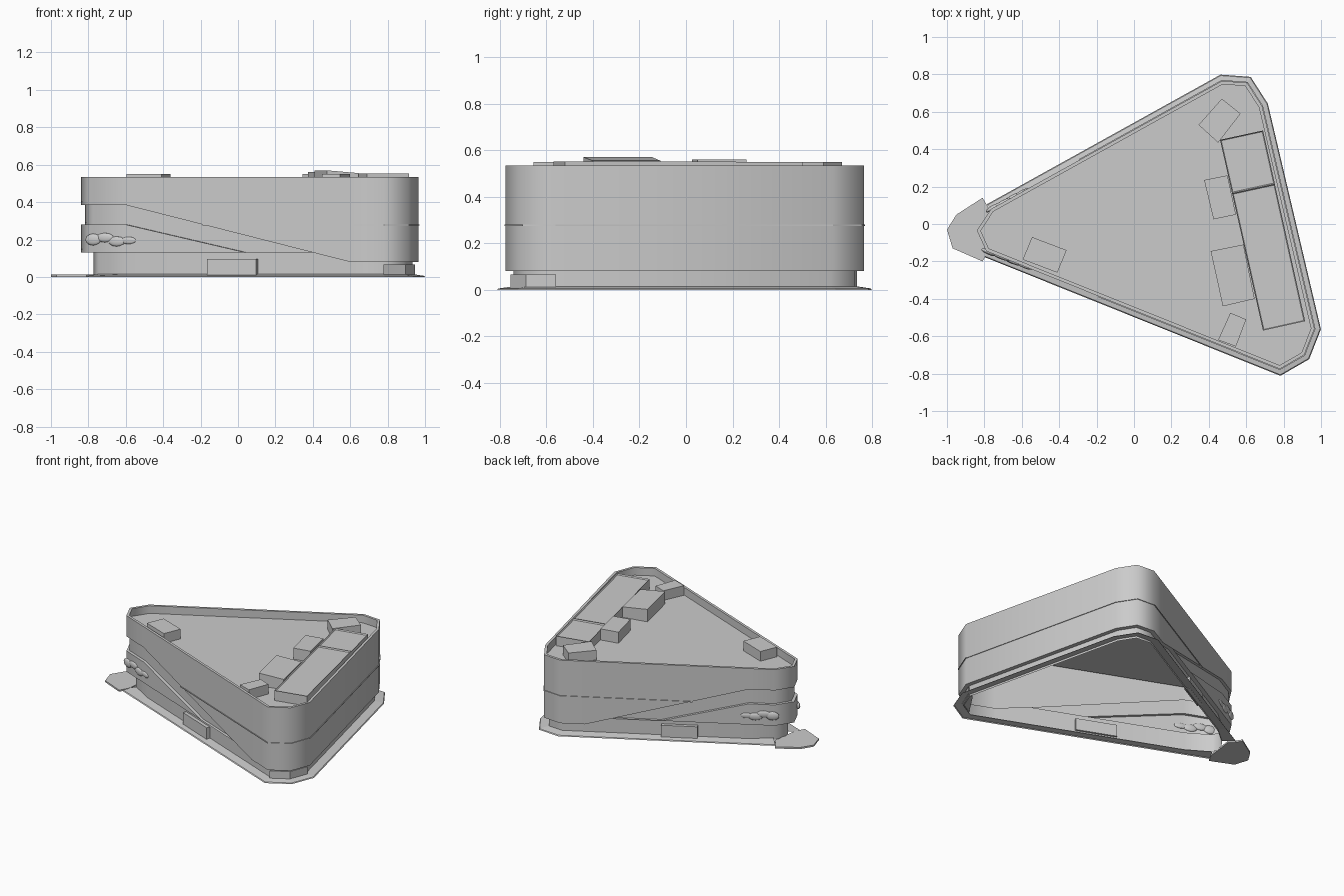
import bpy, bmesh, math
from mathutils import Vector

if "Cube" in bpy.data.objects:
    bpy.data.objects.remove(bpy.data.objects["Cube"])

TOP, ROOF, LOW, PLINTH = 0.535, 0.48, 0.08, 0.13
BREAKS = [0, 0.12, 0.383, 0.53, 0.76, 0.885, 1]


def finish(name, bm, smooth=None):
    bmesh.ops.remove_doubles(bm, verts=bm.verts, dist=0.0003)
    bmesh.ops.dissolve_degenerate(bm, edges=bm.edges, dist=0.0002)
    me = bpy.data.meshes.new(name)
    bm.to_mesh(me)
    bm.free()
    ob = bpy.data.objects.new(name, me)
    bpy.context.collection.objects.link(ob)
    if smooth:
        bpy.ops.object.select_all(action='DESELECT')
        bpy.context.view_layer.objects.active = ob
        ob.select_set(True)
        bpy.ops.object.shade_smooth_by_angle(angle=math.radians(smooth))
    return ob


# Outline: nose tip, front side, rear corners, back side; each point keeps its
# fraction along the side (0 at nose, 1 at rear) that drives the sloping ribbon
def side(a, b):
    return [(Vector(a).lerp(Vector(b), f), f) for f in BREAKS]


outline = [(Vector((-0.84, -0.035)), 0)]
outline += side((-0.79, -0.145), (0.78, -0.775))
outline += [(Vector(p), 1) for p in [(0.91, -0.70), (0.965, -0.56), (0.685, 0.63), (0.605, 0.755)]]
outline += side((-0.765, 0.08), (0.47, 0.765))[::-1]
N = len(outline)


def inset(i, d):
    p, a, b = outline[i][0], outline[i - 1][0], outline[(i + 1) % N][0]
    n1 = Vector((a.y - p.y, p.x - a.x)).normalized()
    n2 = Vector((p.y - b.y, b.x - p.x)).normalized()
    m = (n1 + n2).normalized()
    return p + m * d / m.dot(n1)


def ramp(f, f0, f1, z0, z1):
    t = min(1, max(0, (f - f0) / (f1 - f0)))
    return z0 + (z1 - z0) * t


def upper_edge(f):
    return ramp(f, 0.12, 0.885, 0.385, LOW)


def plinth_inset(f):
    return ramp(f, 0, 0.12, 0.06, 0.03)


def loft(name, columns, profile, closed=True, cap=False, smooth=None):
    bm = bmesh.new()
    grid = [[bm.verts.new((*inset(i, d), z)) for d, z in profile(outline[i][1])] for i in columns]
    for k in range(len(grid) if closed else len(grid) - 1):
        a, b = grid[k], grid[(k + 1) % len(grid)]
        for r in range(len(a) - 1):
            bm.faces.new((a[r], b[r], b[r + 1], a[r + 1]))
    if cap:
        bm.faces.new([c[-1] for c in grid])
    return finish(name, bm, smooth)


# Facade: plinth, lower wedge, recessed ribbon, upper wall, parapet and roof
def facade(f):
    u = upper_edge(f)
    p = min(PLINTH, u)
    low = min(u, max(p, ramp(f, 0.12, 0.53, 0.28, PLINTH)))
    g = plinth_inset(f)
    return [(g, 0.0), (g, p), (0, p), (0, low), (0.02, low), (0.02, u), (0, u),
            (0, TOP), (0.018, TOP), (0.018, ROOF)]


loft("facade_and_roof", range(N), facade, cap=True, smooth=62)

# Thin storey seam round the rear, where the wall is continuous
rear = [i for i in range(N) if outline[i][1] > 0.38]
loft("storey_seam", rear, lambda f: [(0, 0.275), (-0.005, 0.275), (-0.005, 0.28), (0, 0.28)], closed=False)

# Sloping pavement skirt, open at the nose
loft("pavement_skirt", range(1, N),
     lambda f: [(-0.033, 0), (-0.028, 0.006), (plinth_inset(f), 0.015)], closed=False)


def prism(name, pts, z0, tops, rim=0):
    bm = bmesh.new()
    if not isinstance(tops, (list, tuple)):
        tops = [tops] * len(pts)
    lo = [bm.verts.new((x, y, z0)) for x, y in pts]
    hi = [bm.verts.new((x, y, z)) for (x, y), z in zip(pts, tops)]
    n = len(pts)
    for i in range(n):
        j = (i + 1) % n
        bm.faces.new((lo[i], lo[j], hi[j], hi[i]))
    top = bm.faces.new(hi)
    bm.faces.new(lo[::-1])
    bmesh.ops.recalc_face_normals(bm, faces=bm.faces)
    if rim:
        bmesh.ops.inset_region(bm, faces=[top], thickness=rim)
        bmesh.ops.translate(bm, verts=top.verts, vec=(0, 0, -rim))
    return finish(name, bm)


# Pointed plaza at the nose
prism("nose_plaza", [(-1.0, -0.03), (-0.97, -0.13), (-0.81, -0.20), (-0.775, -0.14),
                     (-0.75, 0.06), (-0.78, 0.09), (-0.81, 0.14), (-0.95, 0.05)], 0, 0.012)


# Entrances along the two long sides and at the rear corner
def entrance(name, a, b, height):
    a, b = Vector(a), Vector(b)
    n = Vector((b.y - a.y, a.x - b.x)).normalized() * 0.02
    prism(name, [a + n, b + n, b - n, a - n], 0.01, height)


def along(i, j, f):
    return inset(i, 0.025).lerp(inset(j, 0.025), f)


entrance("front_entrance", along(1, 7, 0.395), along(1, 7, 0.565), 0.095)
entrance("back_entrance", along(12, 18, 0.47), along(12, 18, 0.64), 0.095)
prism("corner_entrance", [inset(i, 0.018) for i in (7, 8, 9)] + [Vector((0.90, -0.57))], 0.01, 0.066)

# Rooftop plant blocks
bar = [Vector(p) for p in [(0.46, 0.45), (0.69, 0.50), (0.915, -0.52), (0.69, -0.57)]]
left, right = bar[0].lerp(bar[3], 0.28), bar[1].lerp(bar[2], 0.28)
prism("plant_bar_long", [left, right, bar[2], bar[3]], ROOF, 0.552, 0.008)
prism("plant_bar_short", [bar[0], bar[1], right, left], ROOF, 0.55, 0.008)
prism("plant_north", [(0.47, 0.67), (0.57, 0.59), (0.45, 0.435), (0.345, 0.53)], ROOF, 0.55)
prism("plant_middle", [(0.375, 0.235), (0.50, 0.26), (0.545, 0.05), (0.425, 0.025)], ROOF, 0.56)
prism("plant_large", [(0.41, -0.145), (0.585, -0.11), (0.645, -0.40), (0.475, -0.44)],
      ROOF, [0.57, 0.555, 0.555, 0.57])
prism("plant_small", [(0.515, -0.475), (0.60, -0.51), (0.545, -0.655), (0.45, -0.62)], ROOF, 0.55)
prism("plant_nose", [(-0.545, -0.07), (-0.36, -0.14), (-0.41, -0.26), (-0.595, -0.19)], ROOF, 0.55)

# Low relief lumps on the lower nose wedge
front, back = (inset(1, 0), inset(7, 0)), (inset(18, 0), inset(12, 0))
for k, (f, z, s, w) in enumerate([(0.01, 0.20, 0.035, 1.3), (0.05, 0.21, 0.028, 1.8),
                                  (0.09, 0.19, 0.03, 1.6), (0.13, 0.195, 0.022, 2.0)]):
    for tag, (a, b) in (("front", front), ("back", back)):
        bm = bmesh.new()
        bmesh.ops.create_icosphere(bm, subdivisions=2, radius=s)
        ob = finish(f"relief_{tag}_{k}", bm, 60)
        d = b - a
        ob.location = (*a.lerp(b, f), z)
        ob.rotation_euler.z = math.atan2(d.y, d.x)
        ob.scale = (w, 0.4, 0.9)
